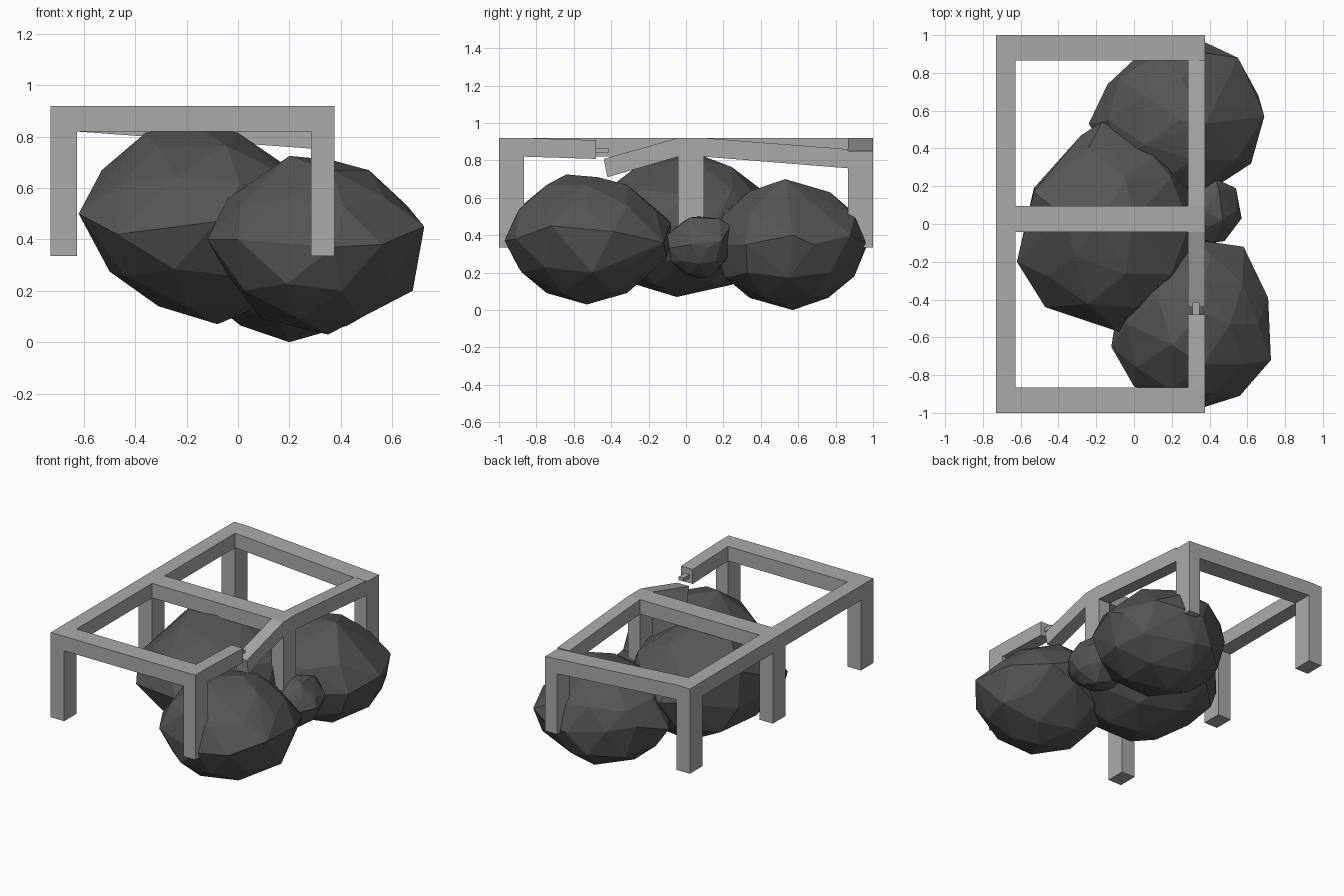
import bpy, bmesh
from mathutils import Vector

if "Cube" in bpy.data.objects:
    bpy.data.objects.remove(bpy.data.objects["Cube"])


def material(name, rgb):
    m = bpy.data.materials.new(name)
    m.diffuse_color = (*rgb, 1)
    m.use_nodes = True
    m.node_tree.nodes["Principled BSDF"].inputs["Base Color"].default_value = m.diffuse_color
    return m


FRAME = material("light_grey", (0.40, 0.40, 0.39))
ROCK = material("dark_grey", (0.092, 0.092, 0.092))


def finish(name, bm, mat):
    bmesh.ops.recalc_face_normals(bm, faces=bm.faces)
    me = bpy.data.meshes.new(name)
    bm.to_mesh(me)
    bm.free()
    me.materials.append(mat)
    ob = bpy.data.objects.new(name, me)
    bpy.context.collection.objects.link(ob)
    return ob


def prism(name, profile, axis, lo, hi):
    """Extrude a (horizontal, z) profile along 'x' or 'y' from lo to hi."""
    bm = bmesh.new()
    vs = [bm.verts.new((lo, h, z) if axis == 'x' else (h, lo, z)) for h, z in profile]
    f = bm.faces.new(vs)
    g = bmesh.ops.extrude_face_region(bm, geom=[f])['geom']
    d = Vector((hi - lo, 0, 0) if axis == 'x' else (0, hi - lo, 0))
    bmesh.ops.translate(bm, verts=[v for v in g if isinstance(v, bmesh.types.BMVert)], vec=d)
    return finish(name, bm, FRAME)


def box(name, x, y, z):
    return prism(name, [(x[0], z[0]), (x[1], z[0]), (x[1], z[1]), (x[0], z[1])], 'y', *y)


def rock(name, centre, radii, corners):
    """Faceted boulder: icosphere with its nearest points pulled to the given corners."""
    bm = bmesh.new()
    bmesh.ops.create_icosphere(bm, subdivisions=2, radius=1)
    pts = [Vector([c + r * k for c, r, k in zip(centre, radii, v.co)]) for v in bm.verts]
    bm.free()
    moved = []
    for c in map(Vector, corners):
        pts.remove(min(pts, key=lambda p: (p - c).length))
        moved.append(c)
    bm = bmesh.new()
    for p in pts + moved:
        bm.verts.new(p)
    bmesh.ops.convex_hull(bm, input=bm.verts)
    bmesh.ops.delete(bm, geom=[v for v in bm.verts if not v.link_faces], context='VERTS')
    return finish(name, bm, ROCK)


# Frame dimensions
XL, XR = (-0.73, -0.627), (0.285, 0.375)
YF, YM, YB = (-1, -0.865), (-0.042, 0.095), (0.865, 1)
FOOT, LOW, TOP = 0.335, 0.82, 0.92

# Legs
for row, y in (("front", YF), ("middle", YM), ("back", YB)):
    box(row + "_left_leg", XL, y, (FOOT, LOW))
    box(row + "_right_leg", XR, y, (FOOT, 0.755 if row == "back" else LOW))

# Sound beams
box("left_beam", XL, (-1, 1), (LOW, TOP))
box("front_beam", (XL[1], XR[1]), YF, (LOW, TOP))
box("middle_beam", (XL[1], XR[1]), YM, (LOW, TOP))

# Sagging back beam and back half of the right beam
prism("back_beam", [(XL[1], LOW), (XL[1], TOP), (XR[1], 0.85), (XR[1], 0.747)], 'y', *YB)
prism("right_back_beam", [(YM[1], LOW), (YM[1], TOP), (YB[0], 0.86), (YB[0], 0.758)], 'x', *XR)

# Broken front half of the right beam, with the exposed peg
prism("right_front_stub", [(YF[1], LOW), (YF[1], TOP), (-0.48, 0.908), (-0.48, 0.808)], 'x', *XR)
prism("right_broken_beam", [(YM[0], LOW), (YM[0], TOP), (-0.44, 0.808), (-0.42, 0.71)], 'x', *XR)
box("peg", (0.31, 0.347), (-0.49, -0.415), (0.843, 0.866))
box("nail", (-0.116, -0.104), (-1.001, -0.99), (0.882, 0.896))

# Boulders
rock("large_boulder", (-0.12, -0.01, 0.45), (0.46, 0.51, 0.37), [
    (-0.62, -0.2, 0.5), (-0.53, 0.17, 0.67), (-0.47, -0.44, 0.42), (-0.08, -0.57, 0.47),
    (-0.17, 0.54, 0.5), (-0.08, -0.05, 0.07), (-0.5, -0.05, 0.275), (-0.31, -0.15, 0.14),
    (-0.17, 0.02, 0.85), (-0.36, 0.03, 0.815), (0.0, 0.03, 0.815), (-0.28, 0.47, 0.5),
    (0.1, 0.36, 0.62), (-0.53, 0.19, 0.42)])
rock("front_boulder", (0.30, -0.53, 0.38), (0.40, 0.43, 0.34), [
    (-0.12, -0.65, 0.4), (0, -0.86, 0.4), (0.37, -0.97, 0.37), (0.56, -0.91, 0.38),
    (0.725, -0.72, 0.45), (0.71, -0.39, 0.42), (0.58, -0.12, 0.36), (0.2, -0.64, 0.725),
    (0.36, -0.47, 0.71), (0.35, -0.53, 0.03), (0.68, -0.5, 0.2), (-0.04, -0.55, 0.26),
    (0.3, -0.08, 0.47), (0.4, -0.1, 0.28)])
rock("back_boulder", (0.24, 0.55, 0.35), (0.44, 0.42, 0.335), [
    (-0.24, 0.53, 0.33), (0, 0.87, 0.38), (0.38, 0.96, 0.36), (0.55, 0.88, 0.4),
    (0.69, 0.57, 0.4), (0.62, 0.32, 0.35), (0.39, 0.17, 0.35), (0.38, 0.53, 0.7),
    (0.2, 0.57, 0), (0.25, 0.9, 0.18), (0.25, 0.77, 0.63), (-0.14, 0.74, 0.4)])
rock("small_boulder", (0.37, 0.07, 0.335), (0.19, 0.165, 0.165), [
    (0.57, 0.03, 0.35), (0.54, 0.19, 0.37), (0.43, 0.24, 0.45), (0.48, -0.09, 0.33),
    (0.42, -0.1, 0.4), (0.47, 0.02, 0.495), (0.45, 0.18, 0.488), (0.45, 0.22, 0.28),
    (0.42, 0.12, 0.17), (0.45, -0.08, 0.26)])
